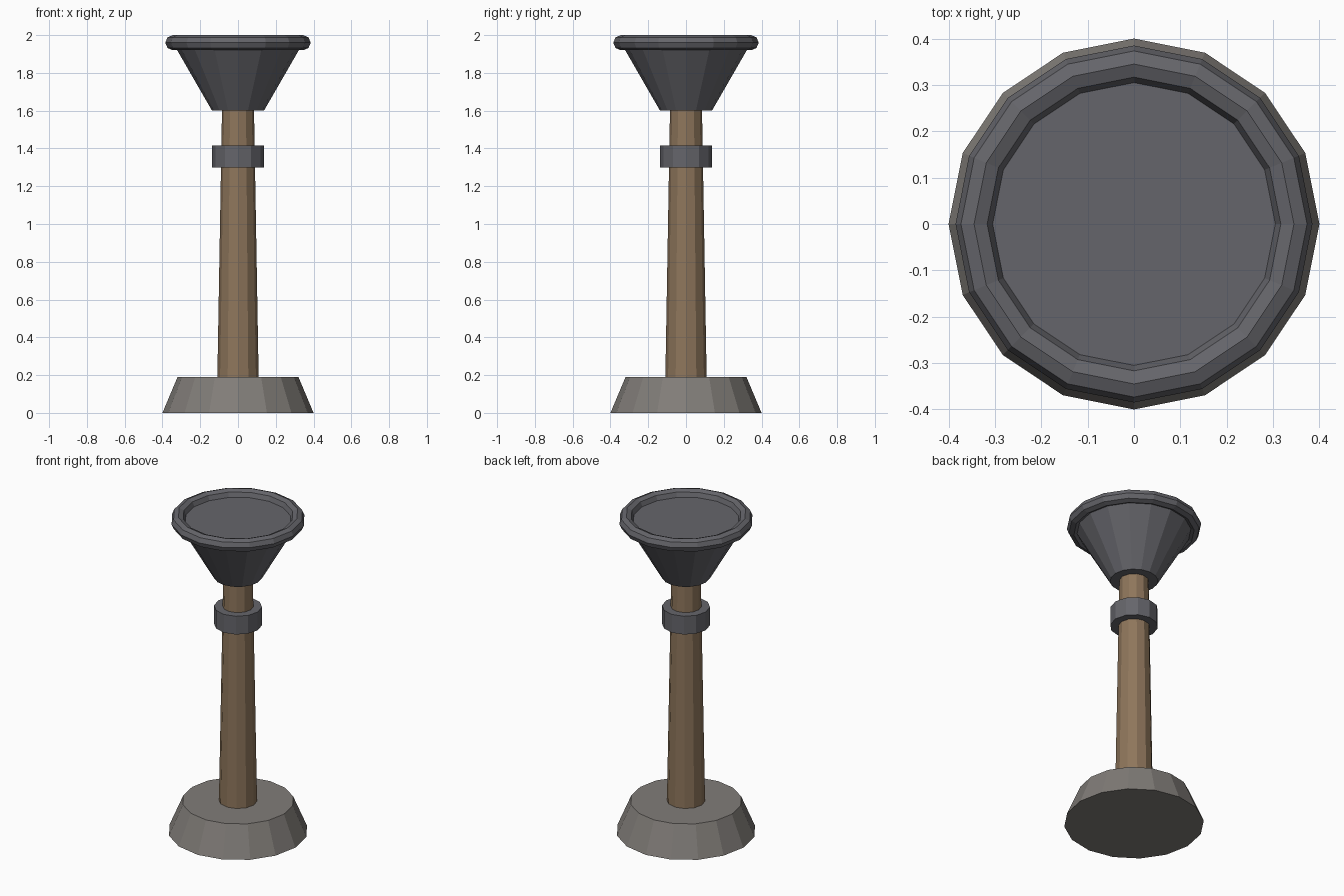
import bpy

if "Cube" in bpy.data.objects:
    bpy.data.objects.remove(bpy.data.objects["Cube"])


def material(name, rgb):
    mat = bpy.data.materials.new(name)
    mat.diffuse_color = (*rgb, 1)
    mat.use_nodes = True
    mat.node_tree.nodes["Principled BSDF"].inputs["Base Color"].default_value = mat.diffuse_color
    return mat


stone = material("stone", (0.22, 0.205, 0.19))
wood = material("wood", (0.27, 0.18, 0.105))
iron = material("iron", (0.13, 0.13, 0.145))


def finish(name, mat):
    obj = bpy.context.object
    obj.name = name
    obj.data.materials.append(mat)
    return obj


def frustum(name, sides, r_low, r_high, z_low, z_high, mat):
    bpy.ops.mesh.primitive_cone_add(
        vertices=sides, radius1=r_low, radius2=r_high,
        depth=z_high - z_low, location=(0, 0, (z_low + z_high) / 2))
    return finish(name, mat)


# Flared stone foot
frustum("base", 16, 0.40, 0.32, 0.0, 0.19, stone)
# Tapered wooden post, running slightly into base and bowl
frustum("post", 12, 0.11, 0.084, 0.15, 1.65, wood)
# Iron band around the post
frustum("collar", 12, 0.1375, 0.1375, 1.30, 1.415, iron)
# Conical bowl with a closed top
frustum("bowl", 16, 0.1375, 0.345, 1.60, 1.96, iron)

# Rounded rim around the bowl
bpy.ops.mesh.primitive_torus_add(
    major_segments=16, minor_segments=8,
    major_radius=0.345, minor_radius=0.04, location=(0, 0, 1.96))
finish("rim", iron)
